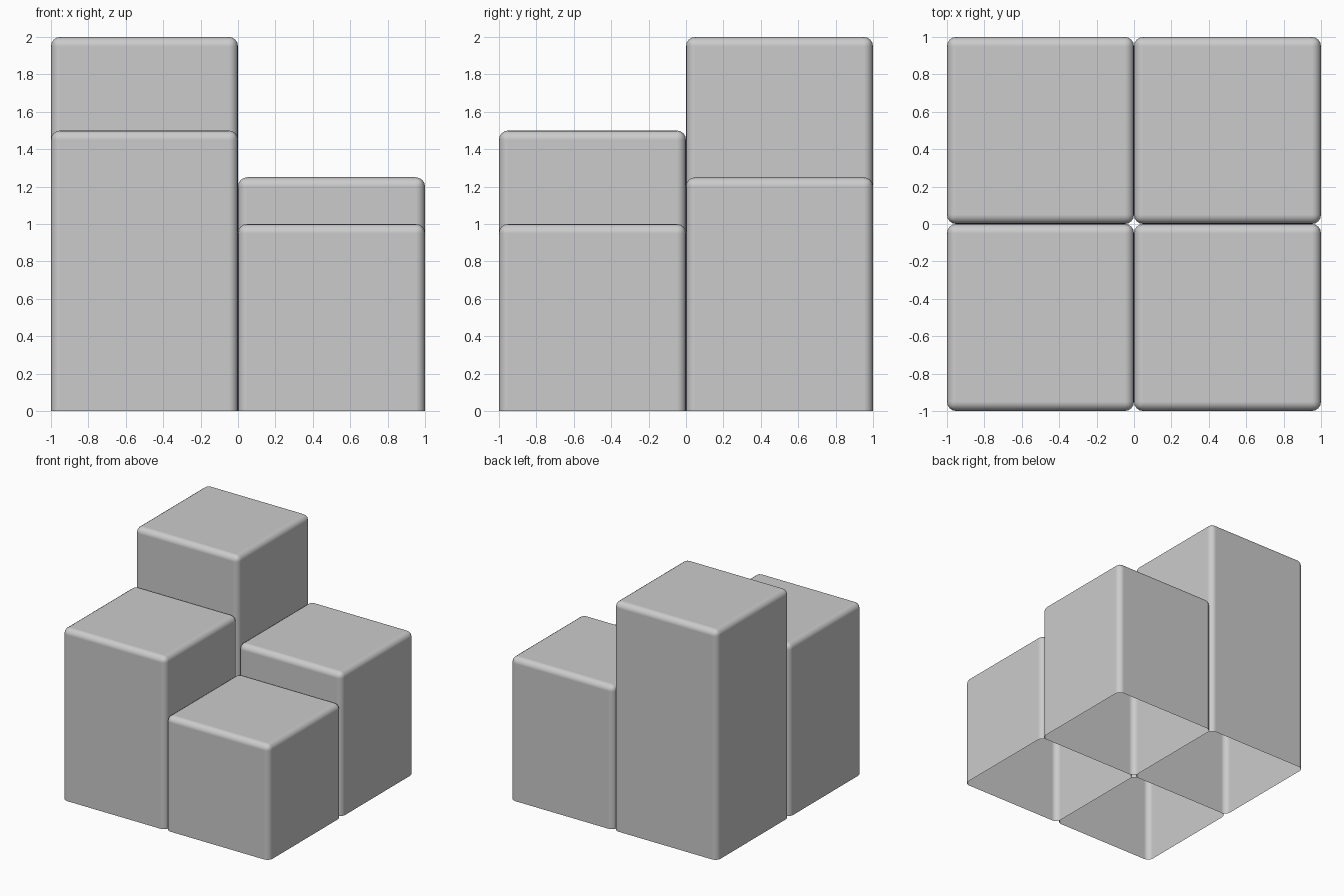
import bpy, bmesh
from mathutils import Matrix

if "Cube" in bpy.data.objects:
    bpy.data.objects.remove(bpy.data.objects["Cube"])

RADIUS = 0.05


def block(name, x, y, height):
    bm = bmesh.new()
    bmesh.ops.create_cube(bm, size=1.0, matrix=Matrix.Translation((0, 0, 0.5)))
    bmesh.ops.scale(bm, vec=(1, 1, height), verts=bm.verts)
    # open underside
    bottom = [f for f in bm.faces if f.normal.z < -0.5]
    bmesh.ops.delete(bm, geom=bottom, context='FACES_ONLY')
    # rounded upright and top edges
    edges = [e for e in bm.edges if not e.is_boundary]
    bmesh.ops.bevel(bm, geom=edges, offset=RADIUS, offset_type='OFFSET',
                    segments=4, profile=0.5, affect='EDGES')
    mesh = bpy.data.meshes.new(name)
    bm.to_mesh(mesh)
    bm.free()
    ob = bpy.data.objects.new(name, mesh)
    ob.location = (x, y, 0)
    bpy.context.collection.objects.link(ob)
    bpy.ops.object.select_all(action='DESELECT')
    ob.select_set(True)
    bpy.context.view_layer.objects.active = ob
    bpy.ops.object.shade_smooth()
    # keeps the broad faces flat-looking
    mod = ob.modifiers.new("weighted_normals", 'WEIGHTED_NORMAL')
    mod.weight = 100


# four stepped blocks
block("front_left_block", -0.5, -0.5, 1.5)
block("back_left_block", -0.5, 0.5, 2.0)
block("front_right_block", 0.5, -0.5, 1.0)
block("back_right_block", 0.5, 0.5, 1.25)
